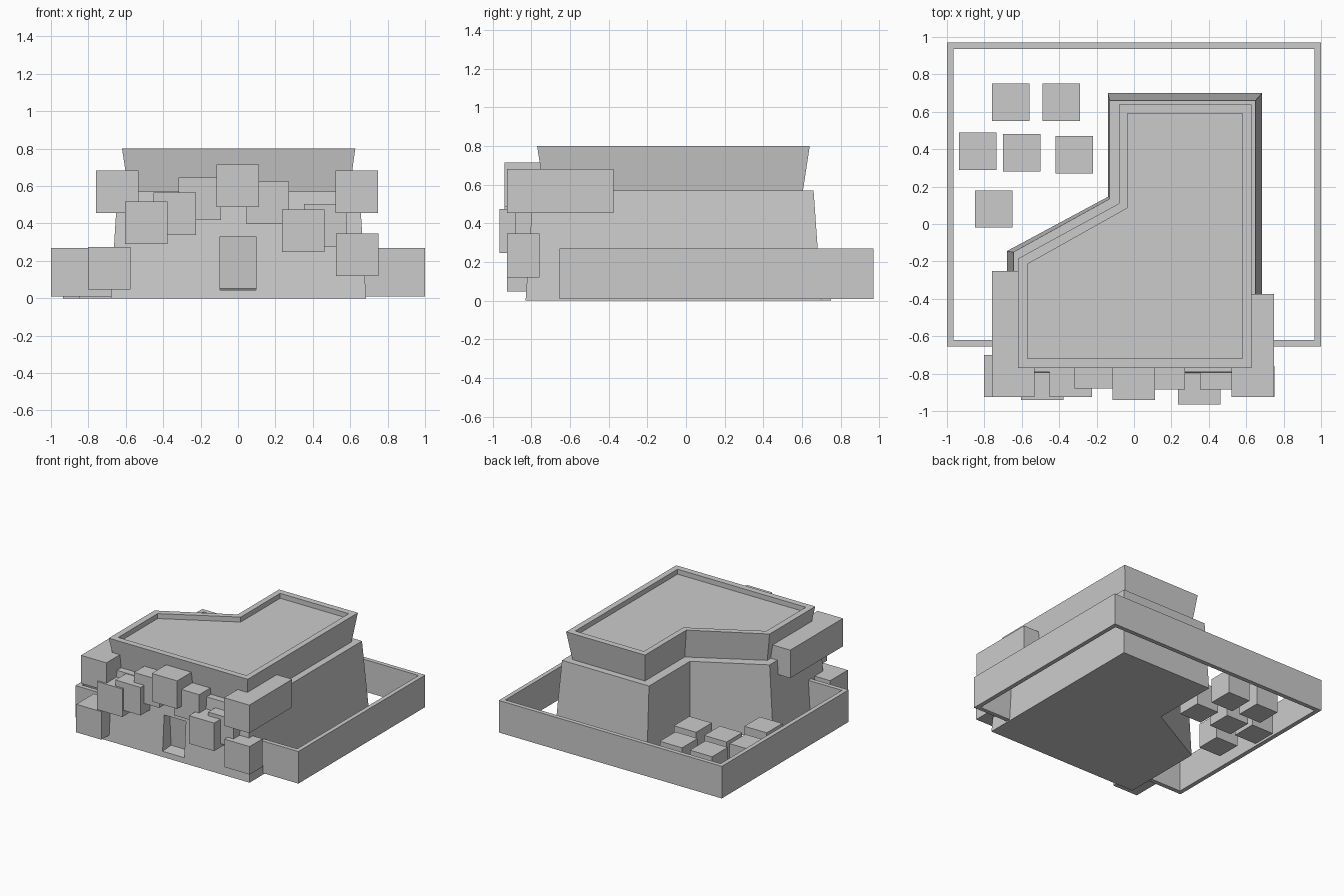
import bpy
import bmesh
import math
from mathutils import Vector

default = bpy.data.objects.get("Cube")
if default:
    bpy.data.objects.remove(default, do_unlink=True)

# One plain grey for everything
GREY = (0.6, 0.6, 0.6, 1)
mat = bpy.data.materials.new("plain_grey")
mat.use_nodes = True
mat.diffuse_color = GREY
mat.node_tree.nodes["Principled BSDF"].inputs["Base Color"].default_value = GREY


def finish(name, bm):
    bmesh.ops.recalc_face_normals(bm, faces=bm.faces)
    mesh = bpy.data.meshes.new(name)
    bm.to_mesh(mesh)
    bm.free()
    mesh.materials.append(mat)
    obj = bpy.data.objects.new(name, mesh)
    bpy.context.collection.objects.link(obj)
    return obj


def box(name, lo, hi):
    """Axis-aligned block between two corners."""
    bm = bmesh.new()
    bmesh.ops.create_cube(bm, size=1)
    lo, hi = Vector(lo), Vector(hi)
    for v in bm.verts:
        v.co = (lo + hi) / 2 + v.co * (hi - lo)
    return finish(name, bm)


def outline(left, right, front, back, notch_x, notch_y, bend_y):
    """Six-sided plan with the back corner cut away."""
    return [(left, front), (right, front), (right, back),
            (notch_x, back), (notch_x, notch_y), (left, bend_y)]


def loft(name, sections, closed=False):
    """Skin equal-sided sections; capped at the ends, or joined in a loop."""
    bm = bmesh.new()
    rings = [[bm.verts.new((x, y, z)) for x, y in pts] for pts, z in sections]
    pairs = list(zip(rings, rings[1:]))
    if closed:
        pairs.append((rings[-1], rings[0]))
    for a, b in pairs:
        for i in range(len(a)):
            j = (i + 1) % len(a)
            bm.faces.new((a[i], a[j], b[j], b[i]))
    if not closed:
        bm.faces.new(rings[0])
        bm.faces.new(rings[-1])
    return finish(name, bm)


# Main building, tapering upward
body = loft("building_body", [
    (outline(-.68, .685, -.83, .70, -.14, .145, -.145), 0),
    (outline(-.645, .65, -.79, .66, -.13, .135, -.15), .57)])

# Door niche, pushed in square to the sloping front
cutter = box("door_cutter", (-.0975, -.2, -.1425), (.0975, .09, .1425))
cutter.location = (0, -.817, .1875)
cutter.rotation_euler.x = math.atan(.04 / .57)
cutter.hide_render = True
cutter.hide_viewport = True
cut = body.modifiers.new("door_niche", "BOOLEAN")
cut.operation = "DIFFERENCE"
cut.solver = "EXACT"
cut.object = cutter

# Flared upper storey with a sunken roof behind a parapet
inner = outline(-.57, .58, -.72, .59, -.035, .085, -.215)
loft("upper_storey", [
    (outline(-.585, .595, -.735, .605, -.055, .095, -.205), .57),
    (outline(-.62, .627, -.77, .64, -.08, .11, -.185), .80),
    (inner, .80), (inner, .76)])


# Yard wall
def rect(inset):
    x, front, back = 1 - inset, -.655 + inset, .97 - inset
    return [(-x, front), (x, front), (x, back), (-x, back)]


loft("yard_wall", [(rect(0), .01), (rect(0), .27),
                   (rect(.035), .27), (rect(.035), .01)], closed=True)

# Blocks on the facade: left x, bottom z, front y, back y
SIZE = .227
facade = [(-.76, .455, -.925, -.25), (.522, .455, -.925, -.375),
          (-.605, .29, -.94, -.70), (-.803, .047, -.925, -.70),
          (-.452, .338, -.925, -.70), (-.317, .418, -.88, -.70),
          (-.115, .487, -.94, -.70), (.045, .397, -.885, -.70),
          (.235, .248, -.965, -.74), (.352, .278, -.885, -.70),
          (.525, .12, -.925, -.758)]
for n, (x, z, front, back) in enumerate(facade, 1):
    box(f"facade_block_{n}", (x, front, z), (x + SIZE, back, z + SIZE))

# Low blocks in the back yard
yard = [(-.76, .55), (-.49, .55), (-.935, .29), (-.70, .28), (-.42, .27), (-.85, -.02)]
for n, (x, y) in enumerate(yard, 1):
    box(f"yard_block_{n}", (x, y, 0), (x + .2, y + .2, .2))
